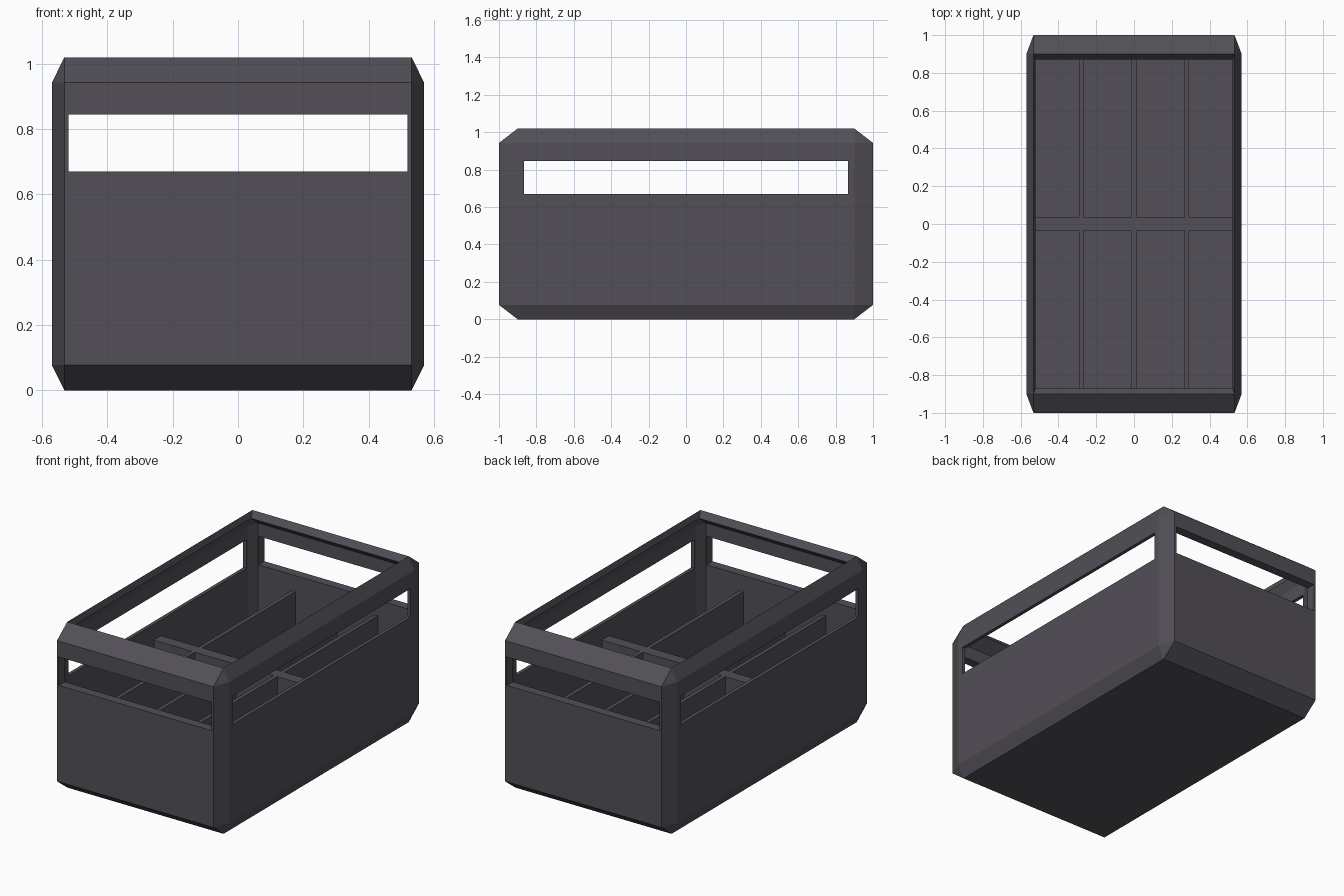
import bpy, bmesh
from mathutils import Matrix

cube = bpy.data.objects.get("Cube")
if cube:
    bpy.data.objects.remove(cube, do_unlink=True)

# Single dark plastic colour
plastic = bpy.data.materials.new("dark_grey_plastic")
plastic.use_nodes = True
colour = (0.085, 0.079, 0.095, 1)
plastic.diffuse_color = colour
plastic.node_tree.nodes["Principled BSDF"].inputs["Base Color"].default_value = colour

WIDTH, DEPTH, HEIGHT = 1.14, 2.0, 1.02
CHAMFER = (0.038, 0.1, 0.077)      # chamfer size along x, y and z
WALL = 0.57                        # wall thickness as a share of the chamfer


def add_object(name, bm):
    mesh = bpy.data.meshes.new(name)
    bm.to_mesh(mesh)
    bm.free()
    mesh.materials.append(plastic)
    obj = bpy.data.objects.new(name, mesh)
    bpy.context.collection.objects.link(obj)
    return obj


def box(name, low, high):
    bm = bmesh.new()
    bmesh.ops.create_cube(bm, size=1)
    for v in bm.verts:
        v.co = [h if c > 0 else l for c, l, h in zip(v.co, low, high)]
    return add_object(name, bm)


def apply_modifiers(obj):
    bpy.context.view_layer.update()
    graph = bpy.context.evaluated_depsgraph_get()
    mesh = bpy.data.meshes.new_from_object(obj.evaluated_get(graph))
    obj.modifiers.clear()
    obj.data = mesh


# Crate shell: chamfered box, open at the top, thickened before it is stretched
bm = bmesh.new()
bmesh.ops.create_cube(bm, size=1)
size = [s / c for s, c in zip((WIDTH, DEPTH, HEIGHT), CHAMFER)]
bmesh.ops.scale(bm, vec=size, verts=bm.verts)
bmesh.ops.bevel(bm, geom=bm.edges[:], offset=1, segments=1, affect='EDGES')
bm.normal_update()
top = [f for f in bm.faces if f.normal.z > 0.99]
bmesh.ops.delete(bm, geom=top, context='FACES')
crate = add_object("crate_shell", bm)
solid = crate.modifiers.new("wall_thickness", 'SOLIDIFY')
solid.thickness = WALL
solid.offset = -1
solid.use_even_offset = True
solid.use_quality_normals = True
apply_modifiers(crate)
crate.data.transform(Matrix.Diagonal((*CHAMFER, 1)))
crate.data.transform(Matrix.Translation((0, 0, HEIGHT / 2)))

# Long openings through opposite walls
for name, x, y in (("end_opening", 0.52, 1.2), ("side_opening", 0.8, 0.865)):
    cutter = box(name, (-x, -y, 0.67), (x, y, 0.845))
    cut = crate.modifiers.new(name, 'BOOLEAN')
    cut.operation = 'DIFFERENCE'
    cut.object = cutter
    apply_modifiers(crate)
    bpy.data.objects.remove(cutter, do_unlink=True)

# Inner dividers: one crosswise, three lengthwise on each side of it
FLOOR, TOP = 0.04, 0.573
box("cross_divider", (-0.55, -0.035, FLOOR), (0.55, 0.035, TOP))
for end, y0, y1 in (("front", -0.945, -0.035), ("back", 0.035, 0.945)):
    for side, x in (("right", -0.28), ("middle", 0), ("left", 0.28)):
        box(f"{end}_{side}_divider", (x - 0.012, y0, FLOOR), (x + 0.012, y1, TOP))
